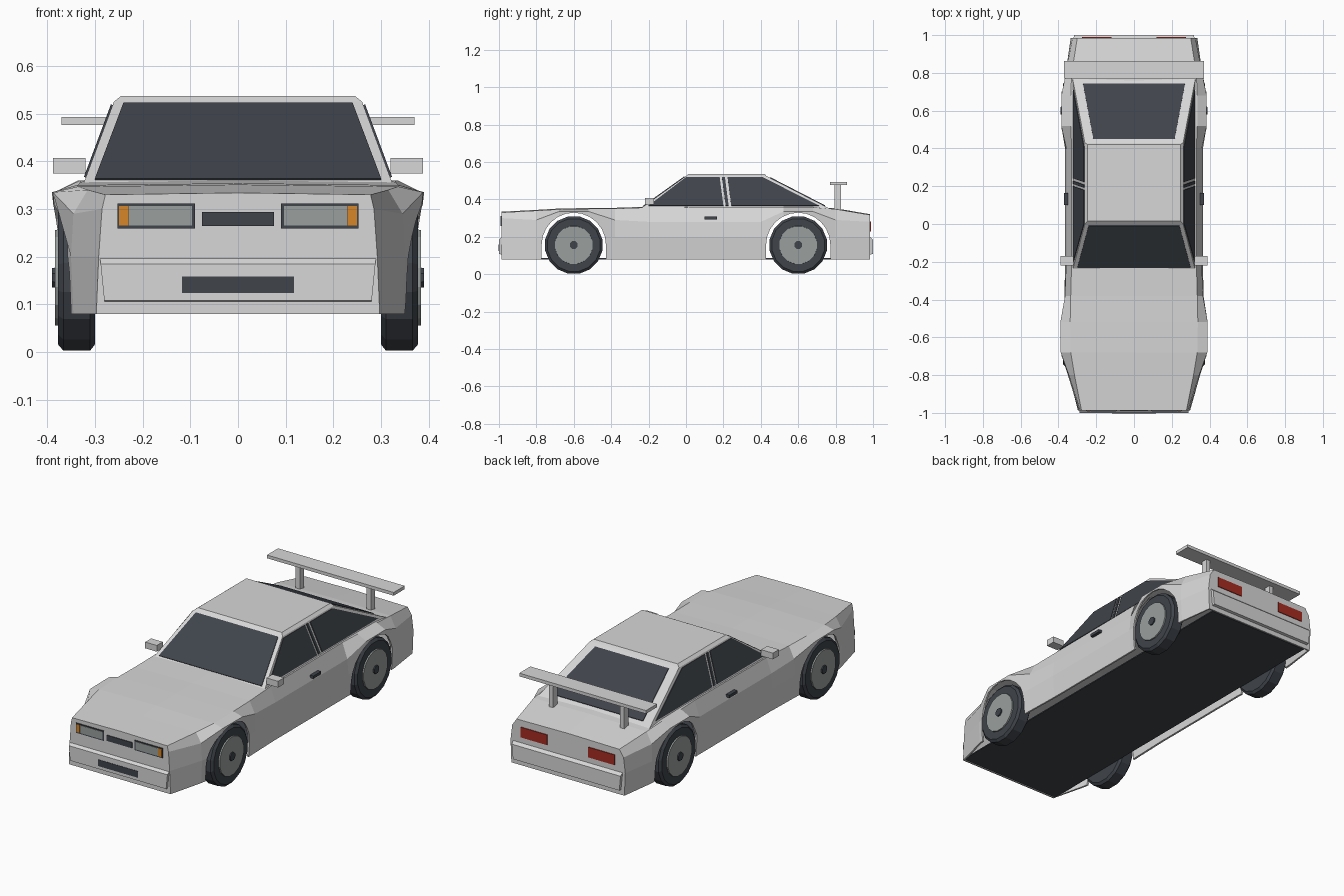
import bpy, bmesh, math
from mathutils import Vector

if "Cube" in bpy.data.objects:
    bpy.data.objects.remove(bpy.data.objects["Cube"])


def material(name, r, g, b):
    m = bpy.data.materials.new(name)
    m.use_nodes = True
    m.diffuse_color = (r, g, b, 1)
    m.node_tree.nodes["Principled BSDF"].inputs["Base Color"].default_value = (r, g, b, 1)
    return m


PAINT = material("light grey paint", .68, .68, .68)
DARK = material("dark glass and rubber", .05, .058, .07)
METAL = material("mid grey lens", .32, .35, .34)
ORANGE = material("orange lamp", .67, .24, .02)
RED = material("red lamp", .38, .025, .015)


def finish(name, bm, mat):
    bmesh.ops.recalc_face_normals(bm, faces=bm.faces)
    mesh = bpy.data.meshes.new(name)
    bm.to_mesh(mesh)
    bm.free()
    mesh.materials.append(mat)
    obj = bpy.data.objects.new(name, mesh)
    bpy.context.collection.objects.link(obj)
    return obj


def add_loft(bm, rings, closed=True):
    """Skin a row of equal cross-sections and cap both ends."""
    rows = [[bm.verts.new(p) for p in ring] for ring in rings]
    n = len(rows[0])
    for a, b in zip(rows, rows[1:]):
        for i in range(n if closed else n - 1):
            j = (i + 1) % n
            bm.faces.new((a[i], a[j], b[j], b[i]))
    bm.faces.new(rows[0])
    bm.faces.new(rows[-1])


def loft(name, rings, mat, closed=True):
    bm = bmesh.new()
    add_loft(bm, rings, closed)
    return finish(name, bm, mat)


def box(name, x, y, z, mat):
    return loft(name, [[(x[0], y[0], h), (x[1], y[0], h), (x[1], y[1], h), (x[0], y[1], h)]
                       for h in z], mat)


def plate(name, pts, mat, t=.004):
    """Thin panel centred on the plane of its outline."""
    p = [Vector(q) for q in pts]
    n = (p[1] - p[0]).cross(p[2] - p[0]).normalized() * t
    return loft(name, [[q - n for q in p], [q + n for q in p]], mat)


def end_plate(name, x, z, y, mat, t=.004):
    plate(name, [(x[0], y, z[0]), (x[1], y, z[0]), (x[1], y, z[1]), (x[0], y, z[1])], mat, t)


# Body shell: y, half widths at sill / crease / shoulder, shoulder z, deck edge x and z
stations = [
    (-.987, .297, .292, .285, .30, .278, .330),
    (-.80, .345, .350, .345, .29, .315, .340),
    (-.68, .365, .375, .388, .335, .335, .347),
    (-.52, .365, .375, .390, .335, .338, .350),
    (-.38, .360, .368, .365, .29, .335, .351),
    (-.20, .355, .365, .358, .28, .330, .357),
    (.40, .355, .365, .358, .28, .330, .360),
    (.52, .360, .372, .385, .335, .335, .360),
    (.68, .360, .372, .385, .335, .335, .358),
    (.80, .355, .362, .360, .29, .330, .348),
    (.985, .330, .335, .325, .28, .300, .317),
]
sections = []
for y, sill, crease, shoulder, zs, deck, zd in stations:
    half = [(sill, .08), (crease, .2), (shoulder, zs), (deck, zd)]
    sections.append([(x, y, z) for x, z in half] + [(0, y, zd + .004)]
                    + [(-x, y, z) for x, z in reversed(half)])
body = loft("body_shell", sections, PAINT, closed=False)
shell = body.modifiers.new("thickness", "SOLIDIFY")
shell.thickness = .01
shell.offset = -1

# Wheel arches cut through the side panels
bm = bmesh.new()
for side in (-1, 1):
    for yc in (-.6, .6):
        arch = [(yc + .172 * math.cos(a), .157 + .172 * math.sin(a))
                for a in [math.pi * k / 12 for k in range(13)]]
        arch = [(yc + .172, .02)] + arch + [(yc - .172, .02)]
        add_loft(bm, [[(side * x, y, z) for y, z in arch] for x in (.27, .5)])
cutter = finish("arch_cutter", bm, PAINT)
cutter.hide_render = True
cut = body.modifiers.new("arches", "BOOLEAN")
cut.operation = "DIFFERENCE"
cut.solver = "EXACT"
cut.object = cutter
bpy.context.view_layer.update()
baked = bpy.data.meshes.new_from_object(body.evaluated_get(bpy.context.evaluated_depsgraph_get()))
body.modifiers.clear()
body.data = baked
bpy.data.objects.remove(cutter)

# Floor
box("floor", (-.30, .30), (-.975, .975), (.08, .086), DARK)

# Cabin: sill, gutter and roof outlines
cabin = [(.325, -.245, .77, .35), (.26, 0, .43, .525), (.245, .015, .42, .537)]
loft("cabin", [[(-x, a, z), (x, a, z), (x, b, z), (-x, b, z)] for x, a, b, z in cabin], PAINT)


def on_cabin(z, low, high):
    return low + (high - low) * (z - .35) / .175


# Windscreen and rear window
for name, foot, head, wide, narrow, z0, z1 in (
        ("windscreen", -.245, 0, .30, .24, .361, .52),
        ("rear_window", .77, .43, .27, .215, .364, .515)):
    y0, y1 = on_cabin(z0, foot, head), on_cabin(z1, foot, head)
    plate(name, [(-wide, y0, z0), (wide, y0, z0), (narrow, y1, z1), (-narrow, y1, z1)], DARK)

# Side windows: lower and upper y limits
windows = {"front_side_window": (-.20, .20, 0, .18),
           "pillar_window": (.212, .228, .192, .208),
           "rear_side_window": (.242, .71, .222, .41)}
for side, label in ((1, "left"), (-1, "right")):
    for name, (a, b, c, d) in windows.items():
        corners = [(a, .366), (b, .366), (d, .518), (c, .518)]
        plate(label + "_" + name,
              [(side * on_cabin(z, .325, .26), y, z) for y, z in corners], DARK)

# Bumpers with a sloping upper edge
for name, s, w in (("front_bumper", -1, .28), ("rear_bumper", 1, .31)):
    rim = [(.983, .105), (1, .108), (1, .185), (.983, .2)]
    loft(name, [[(x * (w + (z - .105) * .1), s * y, z) for y, z in rim] for x in (-1, 1)], PAINT)

# Grille and lower intake
end_plate("grille", (-.075, .075), (.264, .294), -.987, DARK)
end_plate("lower_intake", (-.117, .117), (.124, .158), -.998, DARK)


def wheel_part(name, s, yc, profile, mat, sides=16):
    turns = [math.tau * (k + .5) / sides for k in range(sides)]
    loft(name, [[(s * x, yc + r * math.cos(a), .156 + r * math.sin(a)) for a in turns]
                for x, r in profile], mat)


for s, label in ((1, "left_"), (-1, "right_")):
    # Lamps
    def lamp(name, a, b, z, y, mat, t=.004):
        end_plate(label + name, sorted((s * a, s * b)), z, y, mat, t)

    lamp("headlamp_frame", .09, .253, (.259, .311), -.987, DARK)
    lamp("headlamp_lens", .096, .228, (.265, .306), -.989, METAL)
    lamp("indicator", .229, .249, (.265, .306), -.989, ORANGE)
    lamp("tail_lamp", .12, .275, (.228, .282), .985, RED)

    # Mirror and door handle
    box(label + "mirror", (s * .32, s * .388), (-.22, -.17), (.374, .407), PAINT)
    box(label + "door_handle", (s * .35, s * .37), (.10, .165), (.293, .308), DARK)

    # Spoiler post
    box(label + "spoiler_post", (s * .195, s * .22), (.795, .83), (.33, .48), PAINT)

    # Wheels
    for yc, end in ((-.6, "front_"), (.6, "rear_")):
        tag = label + end
        wheel_part(tag + "tyre", s, yc, [(.30, .143), (.31, .156), (.366, .156),
                                         (.377, .143), (.377, .11)], DARK)
        wheel_part(tag + "rim", s, yc, [(.36, .104), (.384, .102)], METAL)
        wheel_part(tag + "hub", s, yc, [(.37, .024), (.39, .022)], DARK, 8)

# Spoiler wing
box("spoiler_wing", (-.37, .37), (.77, .862), (.476, .493), PAINT)
